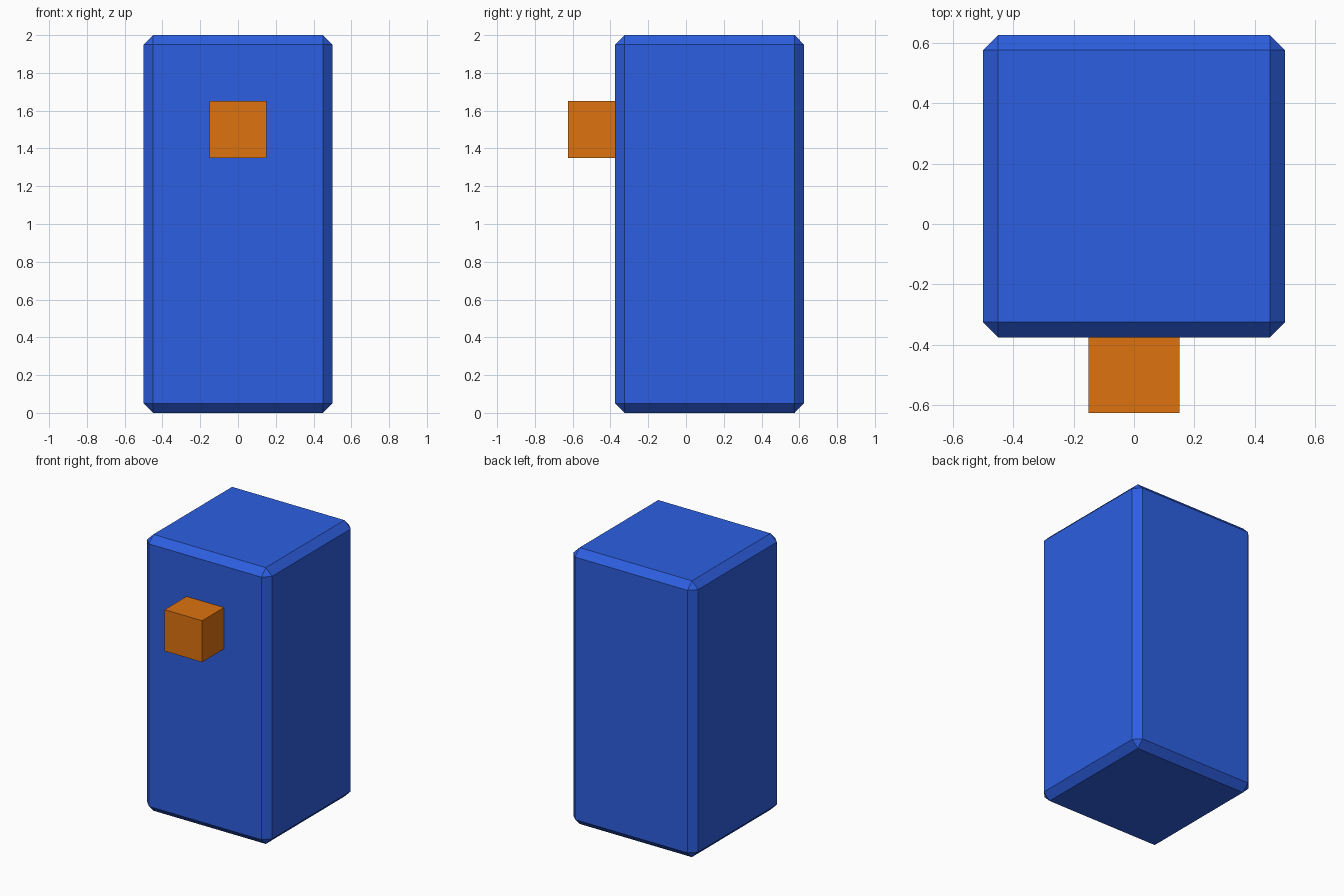
import bpy

if "Cube" in bpy.data.objects:
    bpy.data.objects.remove(bpy.data.objects["Cube"])


def material(name, color):
    mat = bpy.data.materials.new(name)
    mat.diffuse_color = (*color, 1.0)
    mat.use_nodes = True
    mat.node_tree.nodes["Principled BSDF"].inputs["Base Color"].default_value = mat.diffuse_color
    return mat


def box(name, center, size, mat, chamfer=0.0):
    bpy.ops.mesh.primitive_cube_add(size=1, location=center)
    obj = bpy.context.object
    obj.name = name
    obj.scale = size
    bpy.ops.object.transform_apply(location=False, rotation=False, scale=True)
    obj.data.materials.append(mat)
    if chamfer:
        bevel = obj.modifiers.new("Chamfer", 'BEVEL')
        bevel.width = chamfer
        bevel.segments = 1
    return obj


blue = material("blue", (0.026, 0.114, 0.75))
orange = material("orange", (0.72, 0.17, 0.005))

# Tall chamfered body
box("body", (0, 0.125, 1), (1, 1, 2), blue, chamfer=0.05)

# Cube knob set slightly into the front face
box("front_knob", (0, -0.475, 1.5), (0.3, 0.3, 0.3), orange)
